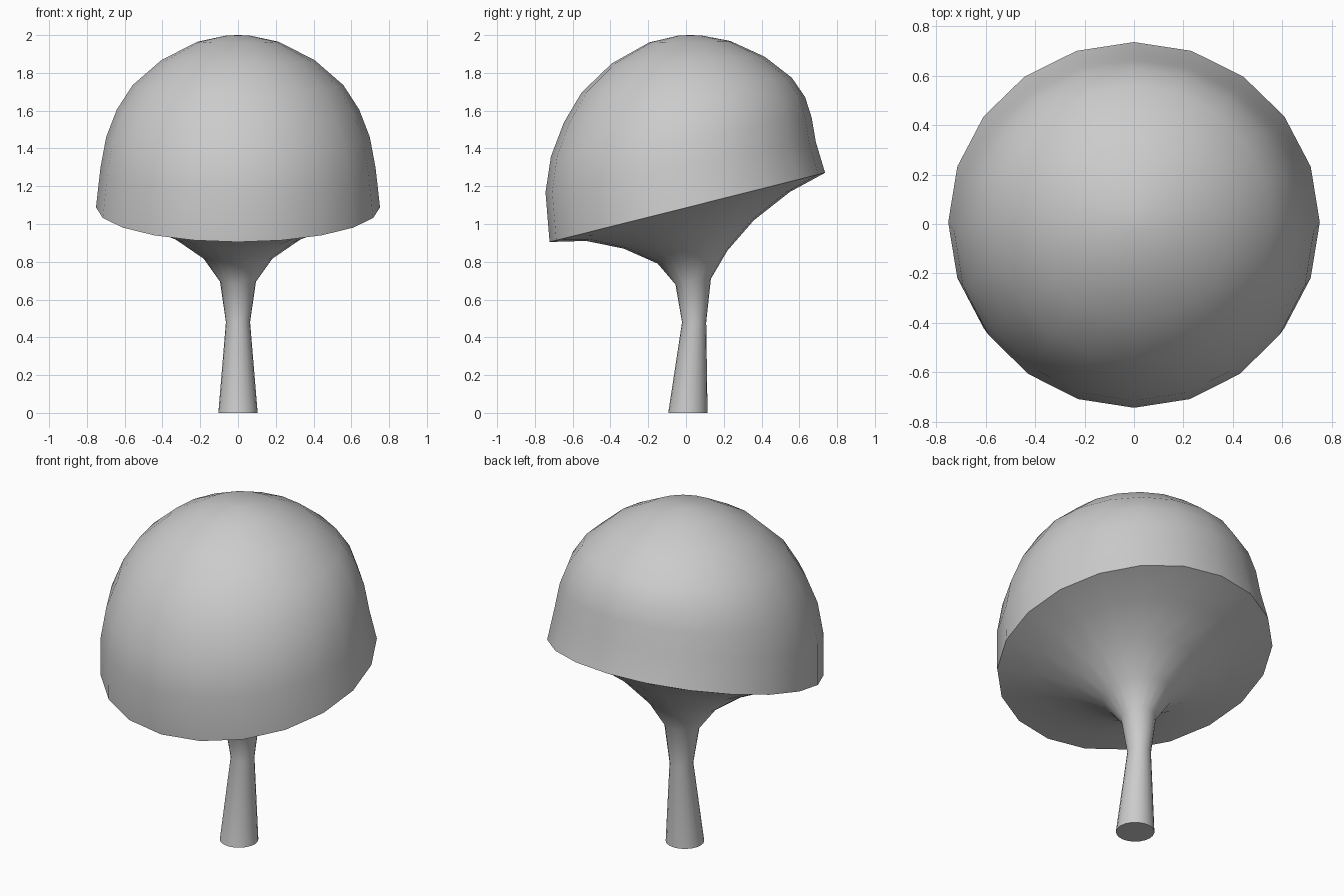
import bpy, bmesh, math

if "Cube" in bpy.data.objects:
    bpy.data.objects.remove(bpy.data.objects["Cube"])

SIDES = 20


def loft(name, rings):
    """Skin a stack of tilted rings: (y centre, z centre, radius, tilt in degrees)."""
    bm = bmesh.new()
    loops = []
    for cy, cz, r, tilt in rings:
        t = math.radians(tilt)
        loop = []
        for i in range(SIDES):
            a = 2 * math.pi * i / SIDES
            d = r * math.sin(a)
            loop.append(bm.verts.new((r * math.cos(a), cy + d * math.cos(t), cz + d * math.sin(t))))
        loops.append(loop)
    for low, high in zip(loops, loops[1:]):
        for i in range(SIDES):
            j = (i + 1) % SIDES
            bm.faces.new((low[i], low[j], high[j], high[i]))
    return bm, loops


def finish(name, bm):
    mesh = bpy.data.meshes.new(name)
    bm.to_mesh(mesh)
    bm.free()
    obj = bpy.data.objects.new(name, mesh)
    bpy.context.collection.objects.link(obj)
    bpy.ops.object.select_all(action='DESELECT')
    obj.select_set(True)
    bpy.context.view_layer.objects.active = obj
    bpy.ops.object.shade_smooth_by_angle(angle=math.radians(50))


RIM = (0.007, 1.088, 0.752, 14.1)

# Domed cap, levelling out towards the top
bm, loops = loft("cap", [
    RIM,
    (-0.028, 1.30, 0.728, 10.5),
    (-0.025, 1.46, 0.698, 8.5),
    (-0.008, 1.605, 0.642, 6),
    (0.004, 1.735, 0.558, 4),
    (0.012, 1.868, 0.405, 2.5),
    (0.02, 1.965, 0.215, 1),
    (0.022, 1.998, 0.06, 0),
])
tip = bm.verts.new((0, 0.022, 2.0))
for i in range(SIDES):
    bm.faces.new((loops[-1][i], loops[-1][(i + 1) % SIDES], tip))
finish("cap", bm)

# Stem flaring into the underside of the cap
bm, loops = loft("stem", [
    (0.01, 0.0, 0.104, 0),
    (0.043, 0.48, 0.064, 0),
    (0.038, 0.695, 0.095, 9),
    (0.035, 0.825, 0.188, 10.7),
    (0.015, 0.945, 0.353, 12.3),
    (0.01, 1.04, 0.555, 13.5),
    RIM,
])
bm.faces.new(loops[0][::-1])
finish("stem", bm)
